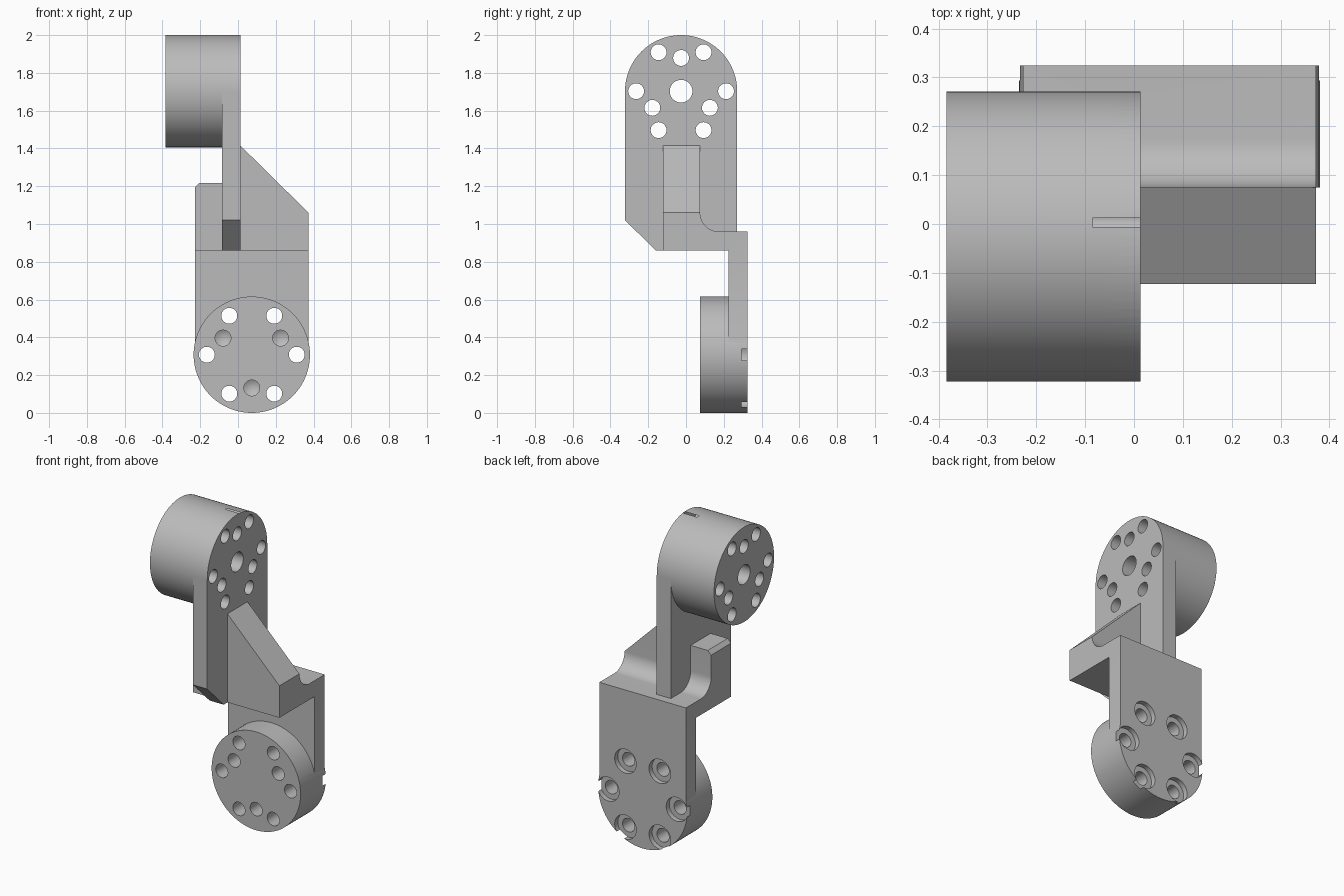
import bpy, bmesh
from math import sin, cos, pi, radians
from mathutils import Vector

cube = bpy.data.objects.get("Cube")
if cube:
    bpy.data.objects.remove(cube, do_unlink=True)

grey = bpy.data.materials.new("light grey")
grey.use_nodes = True
colour = (0.5, 0.5, 0.5, 1)
grey.diffuse_color = colour
grey.node_tree.nodes["Principled BSDF"].inputs["Base Color"].default_value = colour


def prism(name, points, axis, start, end):
    """Extrude a closed profile along x (profile is y, z) or y (profile is x, z)."""
    bm = bmesh.new()

    def place(p, d):
        return Vector((d, p[0], p[1])) if axis == "x" else Vector((p[0], d, p[1]))
    face = bm.faces.new([bm.verts.new(place(p, start)) for p in points])
    grown = bmesh.ops.extrude_face_region(bm, geom=[face])
    step = place((0, 0), end - start)
    bmesh.ops.translate(bm, vec=step,
                        verts=[v for v in grown["geom"] if isinstance(v, bmesh.types.BMVert)])
    bmesh.ops.recalc_face_normals(bm, faces=bm.faces)
    mesh = bpy.data.meshes.new(name)
    bm.to_mesh(mesh)
    bm.free()
    mesh.materials.append(grey)
    ob = bpy.data.objects.new(name, mesh)
    bpy.context.collection.objects.link(ob)
    return ob


def arc(centre, r, a0, a1, n):
    angles = [radians(a0 + (a1 - a0) * i / n) for i in range(n + 1)]
    return [(centre[0] + r * cos(a), centre[1] + r * sin(a)) for a in angles]


def disc(name, centre, r, axis, start, end, n=32):
    return prism(name, arc(centre, r, 0, 360, n)[:-1], axis, start, end)


def ring(centre, r, count, first=0):
    return [(centre[0] + r * cos(radians(first) + 2 * pi * i / count),
             centre[1] + r * sin(radians(first) + 2 * pi * i / count)) for i in range(count)]


def combine(target, other, operation):
    """Apply a boolean and discard the second operand."""
    mod = target.modifiers.new(operation, "BOOLEAN")
    mod.operation, mod.object, mod.solver = operation, other, "EXACT"
    bpy.context.view_layer.objects.active = target
    bpy.ops.object.modifier_apply(modifier=mod.name)
    bpy.data.objects.remove(other, do_unlink=True)


# Upper hub and the arched arm plate
HUB, HUB_R = (-0.026, 1.703), 0.297
y0, y1 = HUB[0] - HUB_R, HUB[0] + HUB_R
arm = prism("upper_arm", arc(HUB, HUB_R, 0, 180, 48) +
            [(y0, 1.02), (-0.16, 0.86), (y1, 0.86)], "x", -0.085, 0.013)
hub = disc("upper_hub", HUB, HUB_R, "x", -0.384, 0.013, 96)

# Bracket: shelf, filleted wall and back plate, trimmed to its front outline
bracket = prism("bracket", [(-0.123, 0.86), (0.225, 0.86), (0.225, 0.31), (0.325, 0.31),
                            (0.325, 0.96)] +
                arc((0.175, 1.06), 0.1, 270, 180, 16) +
                [(0.075, 1.5), (-0.123, 1.5)], "x", -0.3, 0.5)
outline = prism("bracket_outline", [(-0.227, 0.2), (0.373, 0.2), (0.373, 1.06), (0.013, 1.415),
                                    (-0.04, 1.415), (-0.04, 1.218), (-0.203, 1.218),
                                    (-0.227, 1.195)], "y", -0.5, 0.5)
combine(bracket, outline, "INTERSECT")

# Lower hub
PAD, PAD_R = (0.073, 0.308), 0.308
pad = disc("lower_hub", PAD, PAD_R, "y", 0.075, 0.325, 96)

for part in (arm, bracket, pad):
    combine(hub, part, "UNION")
body = hub
body.name = body.data.name = "joint_bracket"

# Through holes of the upper hub
combine(body, disc("centre_bore", HUB, 0.06, "x", -0.6, 0.3, 40), "DIFFERENCE")
for p in ring(HUB, 0.238, 6) + ring(HUB, 0.176, 3, 90):
    combine(body, disc("hub_hole", p, 0.042, "x", -0.6, 0.3), "DIFFERENCE")

# Counterbored holes of the lower hub
for p in ring(PAD, 0.238, 6):
    combine(body, disc("pad_hole", p, 0.042, "y", -0.1, 0.5), "DIFFERENCE")
    combine(body, disc("pad_counterbore", p, 0.075, "y", 0.294, 0.5), "DIFFERENCE")

# Blind drilled holes with conical ends
for p in ring(PAD, 0.176, 3, 30):
    drill = disc("blind_hole", p, 0.042, "y", 0.0, 0.2)
    tip = Vector((p[0], 0.225, p[1]))
    bm = bmesh.new()
    bm.from_mesh(drill.data)
    end = max(bm.faces, key=lambda f: f.calc_center_median().y)
    centre = bmesh.ops.poke(bm, faces=[end])["verts"][0]
    centre.co = tip
    bm.to_mesh(drill.data)
    bm.free()
    combine(body, drill, "DIFFERENCE")

# One material, smooth round surfaces with sharp edges
body.data.materials.clear()
body.data.materials.append(grey)
for poly in body.data.polygons:
    poly.material_index = 0
bpy.ops.object.select_all(action="DESELECT")
body.select_set(True)
bpy.context.view_layer.objects.active = body
bpy.ops.object.shade_smooth_by_angle(angle=radians(30))
